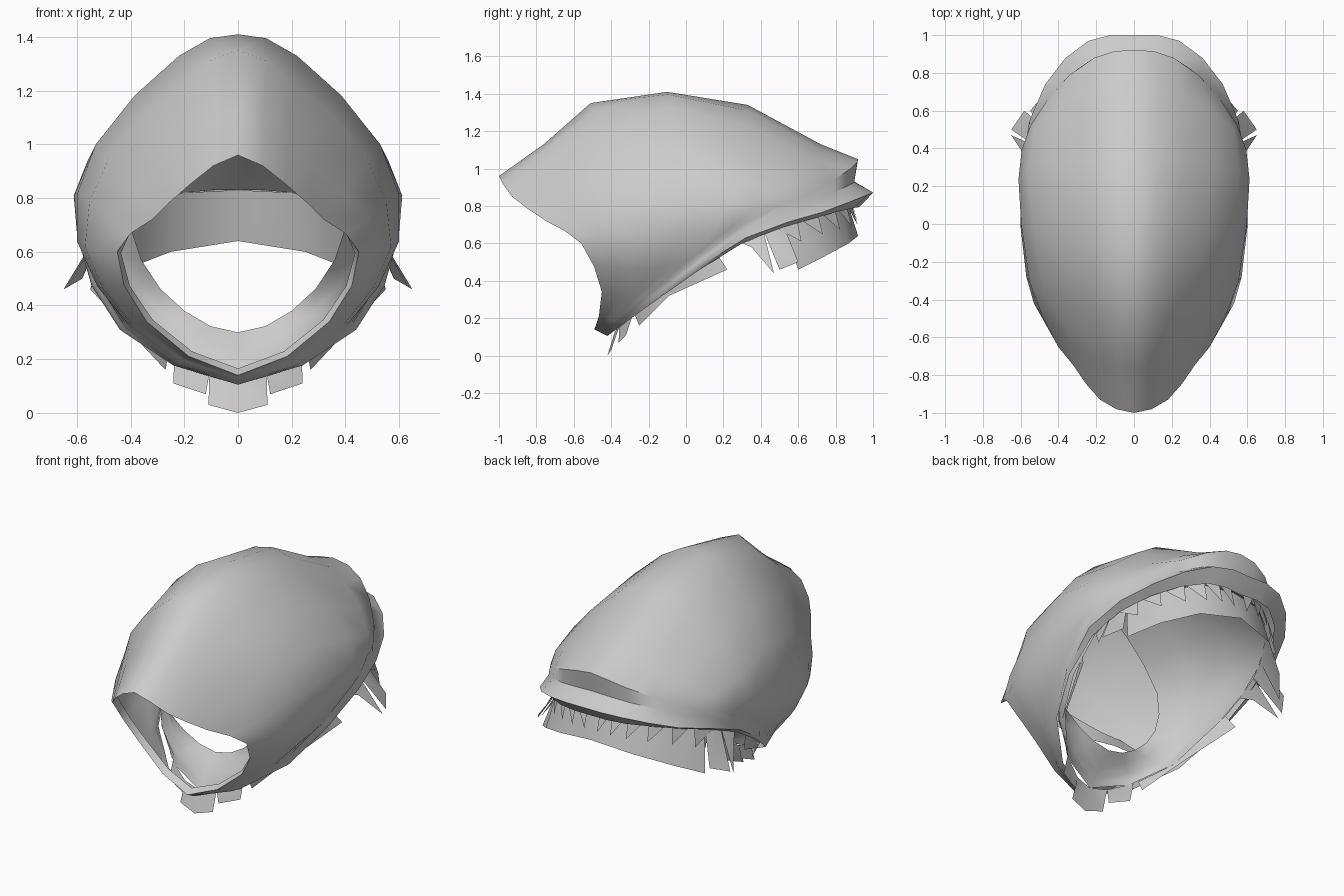
import bpy
import bmesh
import math
from mathutils import Vector as V

cube = bpy.data.objects.get("Cube")
if cube:
    bpy.data.objects.remove(cube, do_unlink=True)

cloth = bpy.data.materials.new("grey_cloth")
cloth.use_nodes = True
cloth.diffuse_color = (0.6, 0.6, 0.6, 1)
bsdf = next(n for n in cloth.node_tree.nodes if n.type == 'BSDF_PRINCIPLED')
bsdf.inputs["Base Color"].default_value = cloth.diffuse_color
bsdf.inputs["Roughness"].default_value = 0.8


def curve_point(points, t, mirrored):
    """Smooth curve through points; mirrored ends continue across x = 0."""
    def reflect(p):
        return V((-p.x, p.y, p.z))
    first = reflect(points[1]) if mirrored else points[0]
    last = reflect(points[-2]) if mirrored else points[-1]
    padded = [first] + points + [last]
    k = min(int(t), len(points) - 2)
    u = t - k
    a, b, c, d = padded[k:k + 4]
    return 0.5 * (2 * b + (c - a) * u + (2 * a - 5 * b + 4 * c - d) * u ** 2
                  + (3 * b - a - 3 * c + d) * u ** 3)


def resample(points, steps, mirrored):
    count = (len(points) - 1) * steps
    return [curve_point(points, i / steps, mirrored) for i in range(count + 1)]


def make_half(name, faces, sharp):
    """Mesh of one half from point lists, mirrored to the other side."""
    bm = bmesh.new()
    for corners in faces:
        bm.faces.new([bm.verts.new(p) for p in corners])
    bmesh.ops.remove_doubles(bm, verts=bm.verts, dist=0.0005)
    for v in bm.verts:
        if abs(v.co.x) < 0.002:
            v.co.x = 0
    mesh = bpy.data.meshes.new(name)
    bm.to_mesh(mesh)
    bm.free()
    obj = bpy.data.objects.new(name, mesh)
    bpy.context.collection.objects.link(obj)
    mesh.materials.append(cloth)
    mirror = obj.modifiers.new("mirror", 'MIRROR')
    mirror.use_clip = True
    bpy.ops.object.select_all(action='DESELECT')
    bpy.context.view_layer.objects.active = obj
    obj.select_set(True)
    bpy.ops.object.modifier_apply(modifier=mirror.name)
    bpy.ops.object.shade_smooth_by_angle(angle=math.radians(sharp))
    return obj


def loft(name, rows, across, along, sharp):
    rows = [resample(r, across, True) for r in rows]
    columns = [resample(list(c), along, False) for c in zip(*rows)]
    faces = []
    for left, right in zip(columns, columns[1:]):
        for j in range(len(left) - 1):
            faces.append((left[j], right[j], right[j + 1], left[j + 1]))
    return make_half(name, faces, sharp)


def vectors(row):
    return [V(p) for p in row]


# Hood: rings from the face rim over the crown to the neck, crown to side
rings = [vectors(r) for r in (
    [(0, -1, .96), (.18, -.93, .85), (.32, -.75, .72), (.45, -.56, .6)],
    [(0, -.76, 1.13), (.19, -.73, 1.02), (.39, -.58, .82), (.53, -.42, .61)],
    [(0, -.51, 1.35), (.22, -.45, 1.22), (.48, -.35, .95), (.57, -.28, .62)],
    [(0, -.1, 1.41), (.22, -.08, 1.33), (.53, -.02, 1), (.6, -.02, .64)],
    [(0, .33, 1.34), (.25, .33, 1.23), (.56, .28, .94), (.6, .15, .67)],
    [(0, .72, 1.13), (.25, .68, 1.05), (.53, .5, .89), (.6, .25, .69)],
    [(0, .92, 1.05), (.21, .88, 1), (.45, .67, .87), (.59, .34, .72)],
    [(0, .9, .93), (.22, .87, .91), (.46, .67, .82), (.59, .33, .68)],
    [(0, 1, .87), (.24, .97, .86), (.47, .74, .77), (.59, .32, .63)],
    [(0, .92, .79), (.22, .9, .79), (.44, .67, .73), (.55, .3, .6)])]

# Jaw and chin of every ring run evenly from the rim to the neck
jaw = V((.34, -.45, .34)), V((.44, -.14, .31))
chin = V((0, -.49, .14)), V((0, -.42, .105))
for i, ring in enumerate(rings):
    f = i / (len(rings) - 1)
    ring.append(jaw[0].lerp(jaw[1], f ** 0.6))
    ring.append(chin[0].lerp(chin[1], f))

# Lining: inner cap from the face opening to the neck
face_ring = vectors([(0, -.3, 1.25), (.2, -.3, 1.13), (.4, -.28, .84),
                     (.36, -.25, .57), (.2, -.23, .38), (0, -.22, .3)])
middle = vectors([(0, .3, 1.24), (.24, .3, 1.12), (.5, .22, .86),
                  (.52, .04, .6), (.36, -.22, .35), (0, -.31, .21)])
neck = vectors([(0, .86, .83), (.2, .83, .82), (.42, .63, .76),
                (.53, .3, .62), (.4, -.14, .32), (0, -.38, .13)])

# The rim is folded inwards as a hem
hem = [p.lerp(q, 0.16) for p, q in zip(rings[0], face_ring)]
loft("hood", [hem] + rings, 2, 1, 50)
loft("lining", [face_ring, middle, neck], 2, 2, 60)

# Torn skirt: each tab hangs from two places along the neck
tabs = [
    (5, 4.75, (0, -.42, 0), (.11, -.4, .03)),
    (4.75, 4.45, (.12, -.36, .07), (.24, -.32, .11)),
    (4.4, 4, (.27, -.25, .16), (.42, -.09, .32)),
    (4, 3.3, (.42, -.09, .32), (.55, .22, .46)),
    (3.05, 2.7, (.57, .35, .58), (.65, .47, .44)),
    (2.7, 2.4, (.65, .5, .46), (.58, .6, .5)),
    (2.4, 1.8, (.55, .6, .46), (.43, .74, .53)),
    (1.8, 1, (.43, .74, .53), (.25, .87, .6)),
    (1, 0, (.25, .87, .6), (0, .92, .64))]
skirt = []
for start, end, low_start, low_end in tabs:
    top = curve_point(neck, start, True), curve_point(neck, end, True)
    skirt.append((top[0], V(low_start), V(low_end), top[1]))
make_half("torn_skirt", skirt, 60)

# Frayed strips: pointed scraps over the back of the skirt
scraps = []
for k in range(6):
    t = 0.2 + 0.4 * k
    a, b = curve_point(neck, t, True), curve_point(neck, t + 0.4, True)
    out = V((a.x, a.y - 0.1, 0)).normalized() * 0.06
    scraps.append((b + out * 0.4, a + out * 0.4, a + out + V((0, 0, -0.13))))
make_half("frayed_scraps", scraps, 60)
